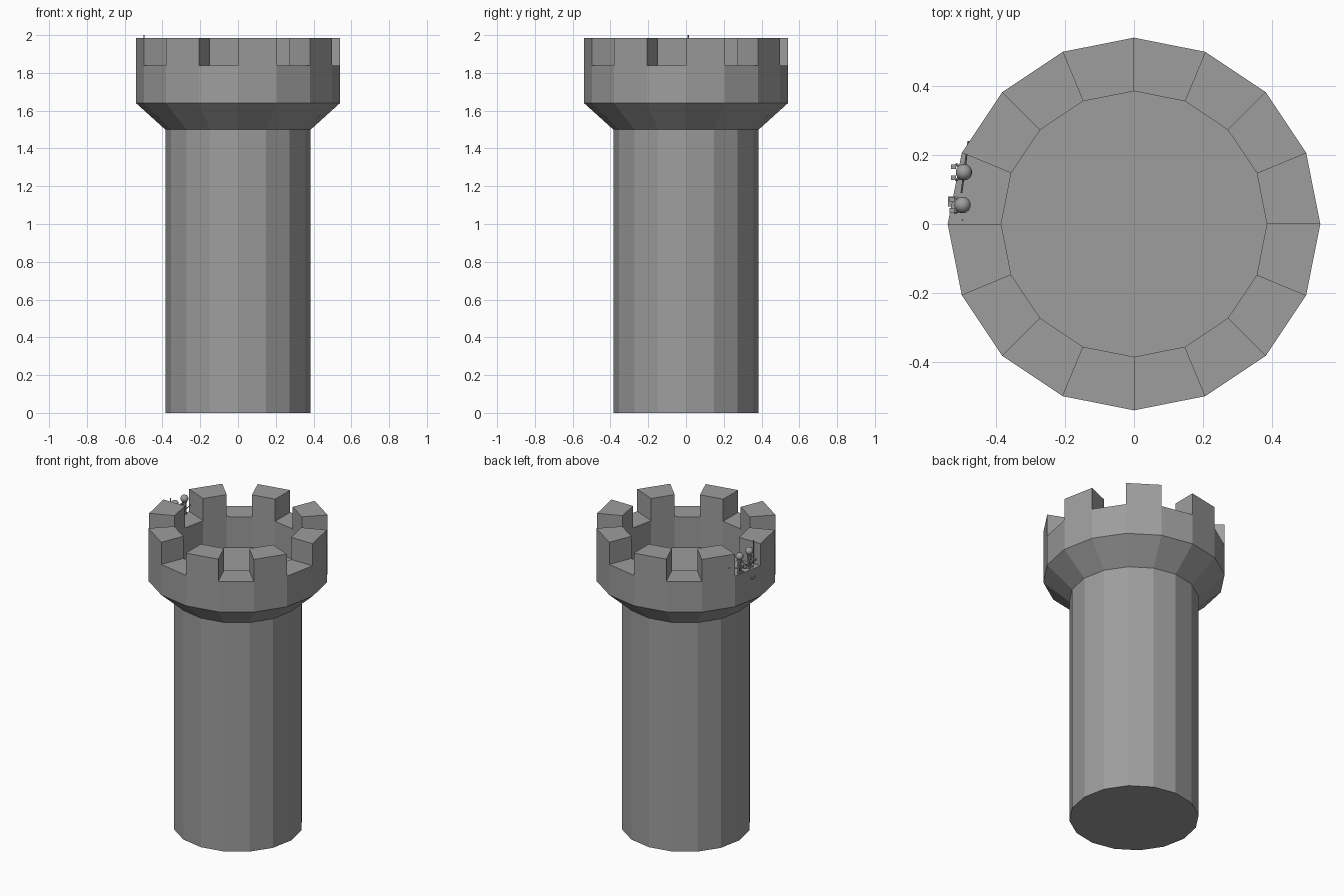
import bpy, bmesh, math
from mathutils import Vector

if "Cube" in bpy.data.objects:
    bpy.data.objects.remove(bpy.data.objects["Cube"])

SIDES = 16
R_IN, R_OUT = 0.385, 0.54
Z_FLARE, Z_RIM, Z_GAP, Z_TOP = 1.5, 1.64, 1.84, 1.985

stone = bpy.data.materials.new("grey stone")
stone.diffuse_color = (0.34, 0.34, 0.34, 1)
stone.use_nodes = True
stone.node_tree.nodes["Principled BSDF"].inputs["Base Color"].default_value = stone.diffuse_color


def finish(bm, name, smooth=False):
    bmesh.ops.recalc_face_normals(bm, faces=bm.faces)
    mesh = bpy.data.meshes.new(name)
    bm.to_mesh(mesh)
    bm.free()
    for p in mesh.polygons:
        p.use_smooth = smooth
    mesh.materials.append(stone)
    ob = bpy.data.objects.new(name, mesh)
    bpy.context.collection.objects.link(ob)
    return ob


def rod(name, a, b, r1, r2=None, sides=6):
    """Tapered limb between two points."""
    a, b = Vector(a), Vector(b)
    bm = bmesh.new()
    bmesh.ops.create_cone(bm, cap_ends=True, segments=sides, radius1=r1,
                          radius2=r1 if r2 is None else r2, depth=(b - a).length)
    rot = (b - a).to_track_quat('Z', 'Y')
    for v in bm.verts:
        v.co = rot @ v.co + (a + b) / 2
    return finish(bm, name)


def ball(name, centre, r):
    bm = bmesh.new()
    bmesh.ops.create_uvsphere(bm, u_segments=14, v_segments=8, radius=r)
    bmesh.ops.translate(bm, verts=bm.verts, vec=centre)
    return finish(bm, name, True)


def box(name, centre, size):
    bm = bmesh.new()
    bmesh.ops.create_cube(bm, size=1)
    for v in bm.verts:
        v.co = Vector([c * s for c, s in zip(v.co, size)]) + Vector(centre)
    return finish(bm, name)


# Tower: shaft, flare, parapet with every other segment raised as a merlon
bm = bmesh.new()


def pt(r, k, z):
    a = 2 * math.pi * k / SIDES
    return bm.verts.new((r * math.cos(a), r * math.sin(a), z))


for k in range(SIDES):
    top = Z_TOP if k % 2 == 0 else Z_GAP
    profile = [(R_IN, 0), (R_IN, Z_FLARE), (R_OUT, Z_RIM), (R_OUT, top),
               (R_IN, top), (R_IN, Z_RIM)]
    for (r1, z1), (r2, z2) in zip(profile, profile[1:]):
        bm.faces.new([pt(r1, k, z1), pt(r1, k + 1, z1), pt(r2, k + 1, z2), pt(r2, k, z2)])
    # merlon side wall at each boundary
    bm.faces.new([pt(R_IN, k, Z_GAP), pt(R_OUT, k, Z_GAP), pt(R_OUT, k, Z_TOP), pt(R_IN, k, Z_TOP)])
for z in (0, Z_RIM):
    bm.faces.new([pt(R_IN, k, z) for k in range(SIDES)])
bmesh.ops.remove_doubles(bm, verts=bm.verts, dist=0.0005)
finish(bm, "tower")

# Stepped floor hatch
bm = bmesh.new()
outline = [(0.085, -0.153), (0.137, -0.153), (0.137, -0.128), (0.165, -0.128),
           (0.165, -0.104), (0.112, -0.104), (0.112, -0.128), (0.085, -0.128)]
bm.faces.new([bm.verts.new((x, y, Z_RIM + 0.002)) for x, y in outline])
finish(bm, "floor_hatch")

# Two little guards standing in the gap on the -x side
for n, (x, y) in enumerate([(-0.497, 0.055), (-0.493, 0.15)], 1):
    g = f"guard_{n}_"
    ball(g + "head", (x, y, 1.947), 0.024)
    rod(g + "body", (x, y, 1.878), (x, y, 1.926), 0.011, 0.014)
    for s in (-1, 1):
        side = "left" if s > 0 else "right"
        rod(g + side + "_leg", (x, y + s * 0.006, 1.882), (x, y + s * 0.014, 1.845), 0.006)
        box(g + side + "_foot", (x - 0.006, y + s * 0.014, 1.844), (0.022, 0.011, 0.008))
        rod(g + side + "_arm", (x, y + s * 0.01, 1.92), (x - 0.022, y + s * 0.022, 1.893), 0.005)
        box(g + side + "_hand", (x - 0.03, y + s * 0.016, 1.893), (0.014, 0.014, 0.014))

# Spears and the small plate on the outer wall
rod("upright_spear", (-0.497, 0.012, 1.845), (-0.497, 0.012, 2.0), 0.003)
rod("slanted_spear", (-0.5, 0.09, 1.85), (-0.48, 0.24, 1.9), 0.003)
box("wall_plate", (-0.528, 0.065, 1.785), (0.022, 0.03, 0.008))
